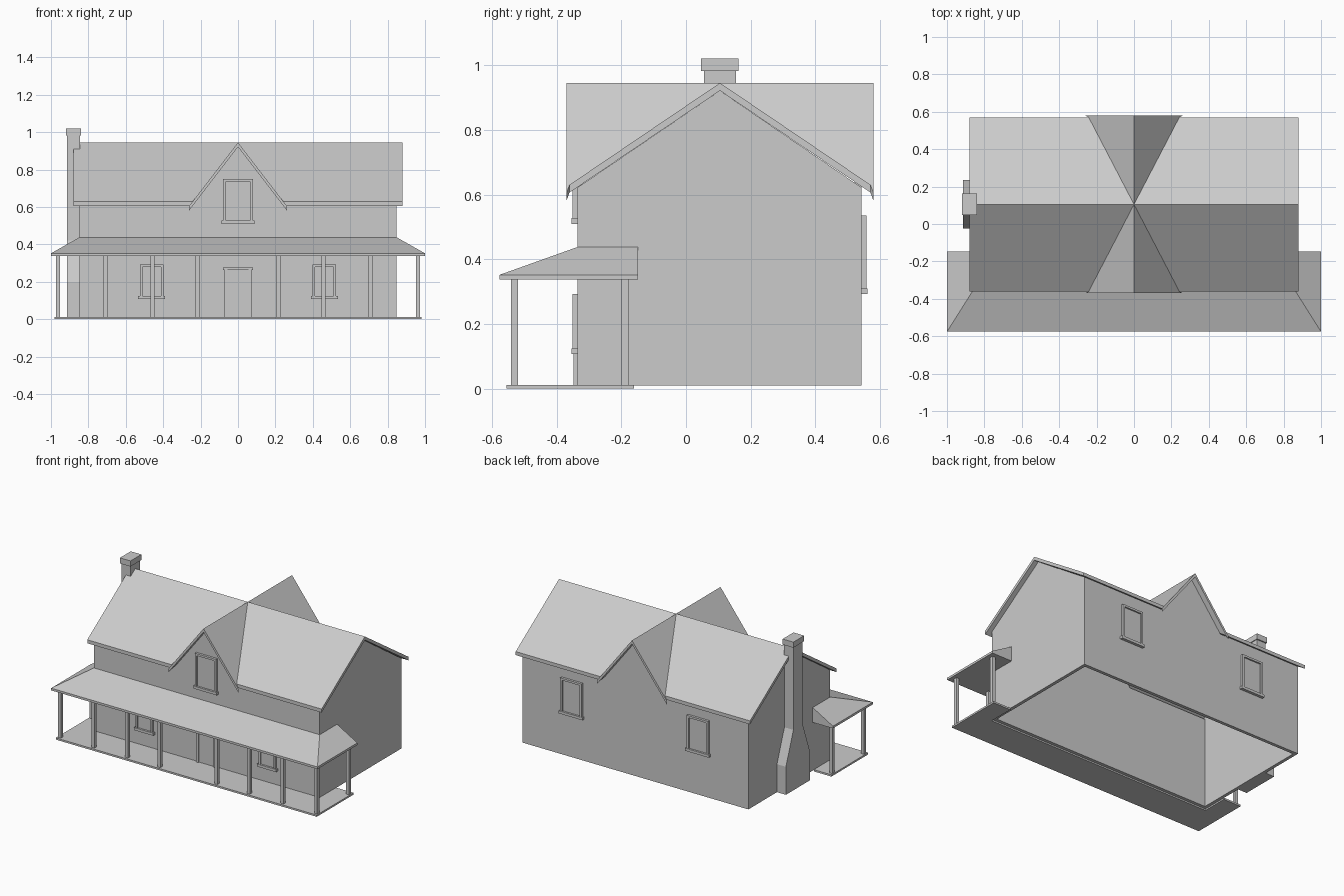
import bpy, bmesh

old = bpy.data.objects.get("Cube")
if old:
    bpy.data.objects.remove(old)

grey = bpy.data.materials.new("plain_grey")
grey.use_nodes = True
COLOUR = (0.6, 0.6, 0.6, 1)
grey.diffuse_color = COLOUR
grey.node_tree.nodes["Principled BSDF"].inputs["Base Color"].default_value = COLOUR


def solid(name, lower, upper):
    """Closed solid between two matching outlines."""
    bm = bmesh.new()
    a = [bm.verts.new(p) for p in lower]
    b = [bm.verts.new(p) for p in upper]
    bm.faces.new(a[::-1])
    bm.faces.new(b)
    n = len(a)
    for i in range(n):
        j = (i + 1) % n
        bm.faces.new((a[i], a[j], b[j], b[i]))
    bmesh.ops.recalc_face_normals(bm, faces=bm.faces)
    mesh = bpy.data.meshes.new(name)
    bm.to_mesh(mesh)
    bm.free()
    mesh.materials.append(grey)
    ob = bpy.data.objects.new(name, mesh)
    bpy.context.collection.objects.link(ob)
    return ob


def plate(name, outline, axis, lo, hi):
    """Extrude a 2D outline along an axis."""
    def place(p, d):
        p = list(p)
        p.insert(axis, d)
        return p
    return solid(name, [place(p, lo) for p in outline], [place(p, hi) for p in outline])


def box(name, x0, x1, y0, y1, z0, z1):
    return plate(name, [(x0, y0), (x1, y0), (x1, y1), (x0, y1)], 2, z0, z1)


WX, FRONT, BACK, MID = 0.848, -0.335, 0.542, 0.105
BASE, EAVE, PEAK = 0.01, 0.622, 0.945
THICK, WALL = 0.024, 0.022
SIDES = (("right", -1), ("left", 1))

# Hollow house walls: gable ends, then front and back with a centre gable
top = PEAK - THICK
for side, s in SIDES:
    end = [(FRONT, BASE), (BACK, BASE), (BACK, EAVE), (MID, top), (FRONT, EAVE)]
    plate(side + "_end_wall", end, 0, *sorted((s * WX, s * (WX - WALL))))
face = [(-WX, BASE), (WX, BASE), (WX, EAVE), (0.23, EAVE), (0, top), (-0.23, EAVE), (-WX, EAVE)]
plate("front_wall", face, 1, FRONT, FRONT + WALL)
plate("back_wall", face, 1, BACK - WALL, BACK)


# Main roof slopes and cross gable slopes, meeting at the valleys
def main_z(x, y):
    return PEAK - 0.677 * abs(y - MID)


def cross_z(x, y):
    return PEAK - 1.3 * abs(x)


def slope(name, plan, height):
    upper = [(x, y, height(x, y)) for x, y in plan]
    solid(name, [(x, y, z - THICK) for x, y, z in upper], upper)


for end, t in (("front", -1), ("back", 1)):
    eave, rake = MID + t * 0.465, MID + t * 0.475
    valley = 0.677 * 0.465 / 1.3
    tip = 0.263
    for side, s in SIDES:
        slope(f"{end}_{side}_main_roof",
              [(s * 0.88, eave), (s * valley, eave), (0, MID), (s * 0.88, MID)], main_z)
        slope(f"{end}_{side}_gable_roof",
              [(0, rake), (s * tip, rake), (s * valley, eave), (0, MID)], cross_z)

# Chimney with a wide base and sloped shoulders
half = [(0.13, BASE), (0.13, 0.2), (0.05, 0.42), (0.05, 0.985)]
stack = [(MID + d, z) for d, z in half] + [(MID - d, z) for d, z in reversed(half)]
plate("chimney", stack, 0, -0.915, -0.845)
box("chimney_cap", -0.92, -0.84, MID - 0.058, MID + 0.058, 0.982, 1.02)

# Porch floor wrapping around the front corners
u_shape = [(-0.98, -0.16), (-0.98, -0.555), (0.98, -0.555), (0.98, -0.16),
           (WX, -0.16), (WX, FRONT), (-WX, FRONT), (-WX, -0.16)]
plate("porch_floor", u_shape, 2, 0, 0.012)

# Hipped porch roof: front slope and two short returns
LOW, RIM, HIGH = 0.337, 0.352, 0.438
OUT, END = -0.576, -0.148


def wedge(name, outer, inner):
    """Sloped roof block with a fascia on the outer edge and a flat soffit."""
    (a, b), (c, d) = outer, inner
    solid(name, [(*p, LOW) for p in (a, b, d, c)],
          [(*a, RIM), (*b, RIM), (*d, HIGH), (*c, HIGH)])


wedge("porch_front_roof", ((-1, OUT), (1, OUT)), ((-WX, FRONT), (WX, FRONT)))
for side, s in SIDES:
    wedge(side + "_porch_roof", ((s, OUT), (s, END)), ((s * WX, FRONT), (s * WX, END)))

# Porch posts
R = 0.011
spots = [(x, -0.53) for x in (0.963, 0.71, 0.457, 0.215)] + [(0.963, -0.189)]
for side, s in SIDES:
    for i, (x, y) in enumerate(spots):
        box(f"{side}_porch_post_{i + 1}", s * x - R, s * x + R, y - R, y + R, 0.01, LOW)


# Windows: raised frame, recessed pane and sill
def window(name, x, w, z0, z1, y, out):
    def part(label, x0, x1, depth, a, b):
        box(f"{name}_{label}", x + x0, x + x1, *sorted((y, y + out * depth)), a, b)
    f = 0.014
    for label, s in SIDES:
        part(label + "_jamb", *sorted((s * w, s * (w - f))), 0.016, z0, z1)
    part("head", f - w, w - f, 0.016, z1 - f, z1)
    part("pane", f - w, w - f, 0.006, z0, z1 - f)
    part("sill", -w - 0.009, w + 0.009, 0.019, z0 - 0.008, z0 + 0.01)


for side, s in SIDES:
    window(side + "_front_window", s * 0.462, 0.063, 0.115, 0.292, FRONT, -1)
    window(side + "_back_window", s * 0.475, 0.08, 0.3, 0.535, BACK, 1)
window("gable_window", 0, 0.079, 0.517, 0.75, FRONT, -1)

# Front door with jambs and lintel
for side, s in SIDES:
    box(side + "_door_jamb", *sorted((s * 0.055, s * 0.073)), FRONT - 0.012, FRONT, 0.012, 0.264)
box("door", -0.055, 0.055, FRONT - 0.004, FRONT, 0.012, 0.264)
box("door_lintel", -0.08, 0.08, FRONT - 0.016, FRONT, 0.262, 0.276)
